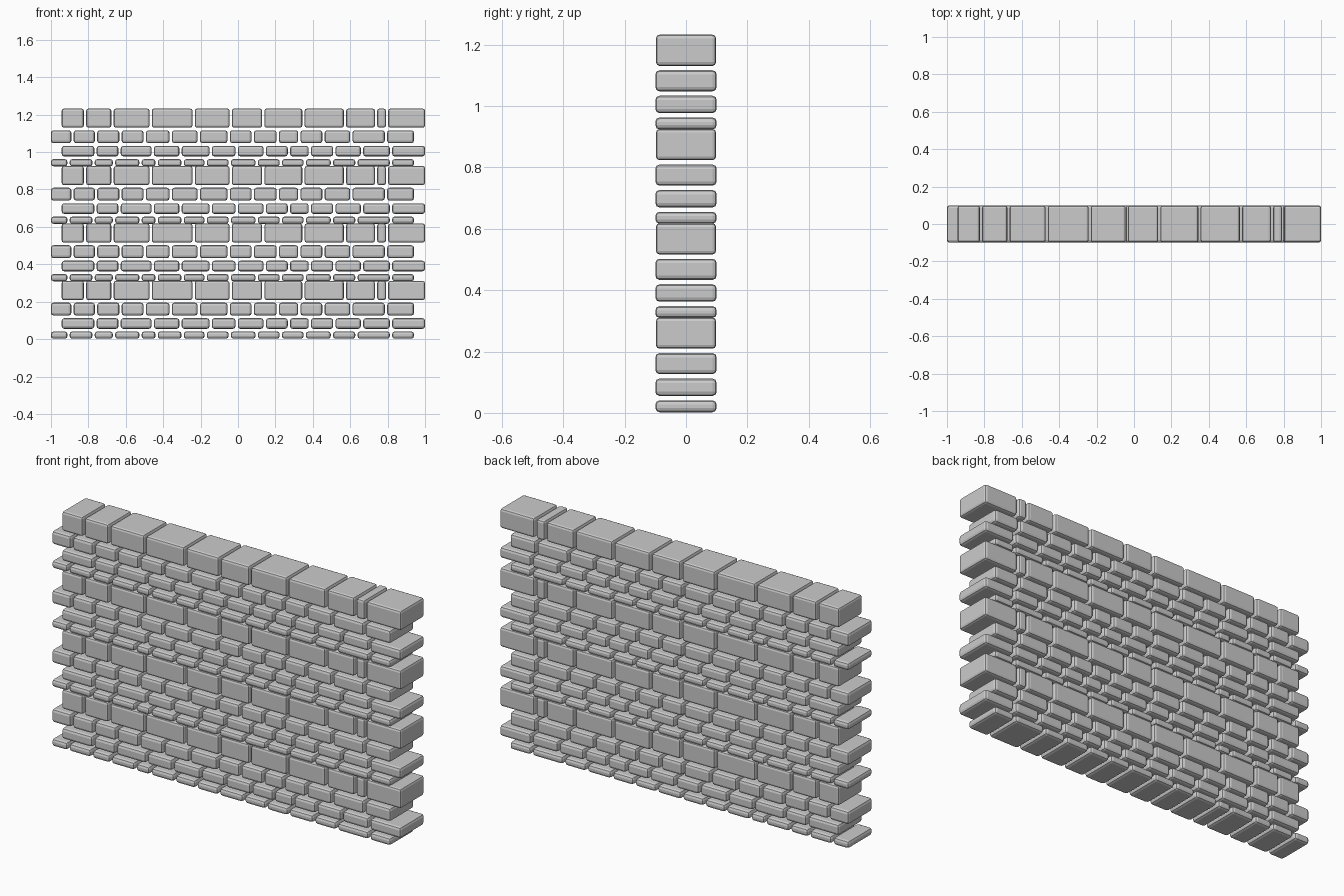
import bpy, bmesh
from mathutils import Matrix, Vector

if "Cube" in bpy.data.objects:
    bpy.data.objects.remove(bpy.data.objects["Cube"])

PERIOD = 0.3072   # height of one four-course group
GAP = 0.012       # vertical joint width

# Each course: name, bottom z, top z, half depth, bevel, joint positions along x
COURSES = [
    ("thin_stones", 0.002, 0.041, 0.100, 0.014,
     [-1, -.906, -.772, -.663, -.521, -.435, -.296, -.173, -.044, .1,
      .229, .357, .502, .633, .818, .941]),
    ("small_stones", 0.055, 0.112, 0.100, 0.014,
     [-.943, -.762, -.633, -.456, -.307, -.146, -.007, .143, .272, .384,
      .515, .663, .818, 1]),
    ("medium_stones", 0.126, 0.195, 0.100, 0.014,
     [-1, -.885, -.759, -.628, -.499, -.36, -.21, -.05, .079, .213,
      .328, .457, .606, .791, .941]),
    ("large_stones", 0.209, 0.311, 0.098, 0.012,
     [-.943, -.818, -.671, -.467, -.237, -.039, .135, .35, .572, .738,
      .797, 1]),
]


def build_course(name, z0, z1, half_depth, bevel, joints):
    bm = bmesh.new()
    last = len(joints) - 2
    for i, (a, b) in enumerate(zip(joints, joints[1:])):
        # outer ends of the course keep no joint
        x0 = a if i == 0 else a + GAP / 2
        x1 = b if i == last else b - GAP / 2
        size = Vector((x1 - x0, 2 * half_depth, z1 - z0))
        centre = Vector(((x0 + x1) / 2, 0, (z0 + z1) / 2))
        bmesh.ops.create_cube(
            bm, size=1,
            matrix=Matrix.Translation(centre) @ Matrix.Diagonal(size).to_4x4())
    bmesh.ops.bevel(bm, geom=bm.edges[:], offset=bevel, segments=2,
                    profile=0.5, affect='EDGES')
    mesh = bpy.data.meshes.new(name)
    bm.to_mesh(mesh)
    bm.free()
    obj = bpy.data.objects.new(name, mesh)
    bpy.context.collection.objects.link(obj)
    # the same course returns in every group
    array = obj.modifiers.new("repeat_up", 'ARRAY')
    array.count = 4
    array.use_relative_offset = False
    array.use_constant_offset = True
    array.constant_offset_displace = (0, 0, PERIOD)


for course in COURSES:
    build_course(*course)
